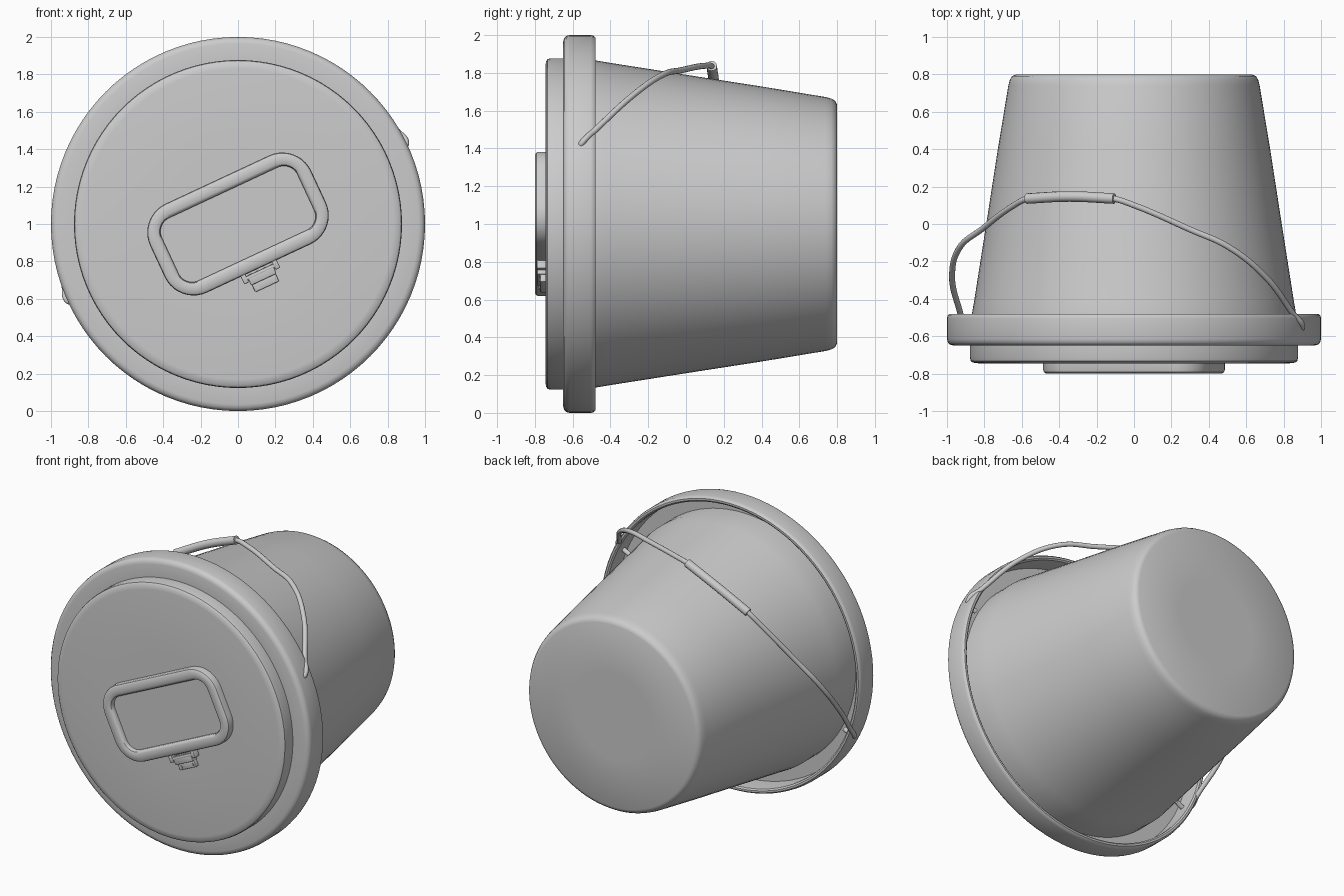
import bpy, bmesh, math
from mathutils import Matrix, Vector

if "Cube" in bpy.data.objects:
    bpy.data.objects.remove(bpy.data.objects["Cube"])

# The bucket lies on its side, axis along y; fittings are rolled 25 degrees about it
CENTRE = Matrix.Translation((0, 0, 1))
ROLLED = CENTRE @ Matrix.Rotation(math.radians(-25), 4, 'Y')


def finish(name, bm, matrix, angle=35):
    bmesh.ops.recalc_face_normals(bm, faces=bm.faces[:])
    me = bpy.data.meshes.new(name)
    bm.to_mesh(me)
    bm.free()
    me.transform(matrix)
    ob = bpy.data.objects.new(name, me)
    bpy.context.collection.objects.link(ob)
    smooth(ob, angle)
    return ob


def smooth(ob, angle):
    bpy.ops.object.select_all(action='DESELECT')
    ob.select_set(True)
    bpy.context.view_layer.objects.active = ob
    bpy.ops.object.shade_smooth_by_angle(angle=math.radians(angle))


def loft(bm, rings, cap_start=True, cap_end=True):
    loops = [[bm.verts.new(p) for p in ring] for ring in rings]
    for a, b in zip(loops, loops[1:]):
        for i in range(len(a)):
            j = (i + 1) % len(a)
            bm.faces.new((a[i], a[j], b[j], b[i]))
    if cap_start:
        bm.faces.new(loops[0])
    if cap_end:
        bm.faces.new(loops[-1])


def lathe(name, profile, n=96):
    """Revolve (radius, y) points about the y axis."""
    bm = bmesh.new()
    loft(bm, [[(r * math.cos(2 * math.pi * i / n), y, r * math.sin(2 * math.pi * i / n))
               for i in range(n)] for r, y in profile])
    return finish(name, bm, CENTRE)


def round_rect(hu, hv, r, y, n=10):
    pts = []
    for k, (su, sv) in enumerate(((1, 1), (-1, 1), (-1, -1), (1, -1))):
        for i in range(n + 1):
            a = math.pi / 2 * (k + i / n)
            pts.append((su * (hu - r) + r * math.cos(a), y, sv * (hv - r) + r * math.sin(a)))
    return pts


def box(name, centre, size, bevel=0.005):
    bm = bmesh.new()
    bmesh.ops.create_cube(bm, size=1)
    bmesh.ops.scale(bm, vec=size, verts=bm.verts[:])
    bmesh.ops.bevel(bm, geom=bm.edges[:], offset=bevel, segments=2, affect='EDGES', profile=0.5)
    bmesh.ops.translate(bm, vec=centre, verts=bm.verts[:])
    return finish(name, bm, ROLLED)


def cylinder(name, centre, radius, depth, axis):
    bm = bmesh.new()
    rot = Vector((0, 0, 1)).rotation_difference(Vector(axis)).to_matrix().to_4x4()
    bmesh.ops.create_cone(bm, cap_ends=True, segments=16, radius1=radius, radius2=radius,
                          depth=depth, matrix=Matrix.Translation(centre) @ rot)
    return finish(name, bm, ROLLED)


def tube(name, pts, radius):
    cu = bpy.data.curves.new(name, 'CURVE')
    cu.dimensions = '3D'
    cu.bevel_depth = radius
    cu.bevel_resolution = 4
    cu.use_fill_caps = True
    cu.resolution_u = 8
    sp = cu.splines.new('BEZIER')
    sp.bezier_points.add(len(pts) - 1)
    for bp, p in zip(sp.bezier_points, pts):
        bp.co = ROLLED @ Vector(p)
        bp.handle_left_type = bp.handle_right_type = 'AUTO'
    ob = bpy.data.objects.new(name, cu)
    bpy.context.collection.objects.link(ob)
    bpy.ops.object.select_all(action='DESELECT')
    ob.select_set(True)
    bpy.context.view_layer.objects.active = ob
    bpy.ops.object.convert(target='MESH')
    smooth(bpy.context.object, 50)


# Tapered bucket body
lathe("bucket_body", [(0.87, -0.64), (0.87, -0.50), (0.856, -0.42), (0.79, 0.0), (0.728, 0.40),
                      (0.672, 0.74), (0.664, 0.77), (0.652, 0.79), (0.63, 0.80), (0.3, 0.80)])

# Lid disc with overhanging skirt, hollow at the back
lathe("lid", [(0.40, -0.745), (0.83, -0.745), (0.862, -0.741), (0.873, -0.732), (0.877, -0.715),
              (0.877, -0.65), (0.965, -0.65), (0.984, -0.645), (0.996, -0.632), (1.0, -0.615),
              (1.0, -0.505), (0.997, -0.49), (0.988, -0.48), (0.975, -0.48), (0.965, -0.488),
              (0.963, -0.505), (0.963, -0.62), (0.86, -0.62)])

# Raised frame with a sunken panel
bm = bmesh.new()
loft(bm, [round_rect(*s) for s in (
    (0.475, 0.262, 0.17, -0.735), (0.475, 0.262, 0.17, -0.780), (0.471, 0.258, 0.166, -0.792),
    (0.459, 0.246, 0.155, -0.80), (0.418, 0.203, 0.10, -0.80), (0.406, 0.191, 0.088, -0.794),
    (0.40, 0.185, 0.08, -0.783), (0.40, 0.185, 0.08, -0.765))])
finish("flap_frame", bm, ROLLED)

# Small latch below the frame
box("latch_plate", (0, -0.763, -0.30), (0.15, 0.05, 0.055))
box("latch_tab", (0, -0.757, -0.345), (0.14, 0.03, 0.05), 0.004)
cylinder("latch_pin", (0, -0.775, -0.285), 0.014, 0.20, (1, 0, 0))
for side, tag in ((-1, "left"), (1, "right")):
    box("latch_lug_" + tag, (side * 0.092, -0.765, -0.282), (0.028, 0.05, 0.05))
    cylinder("latch_rivet_" + tag, (side * 0.048, -0.772, -0.350), 0.010, 0.014, (0, 1, 0))

# Wire bail handle: half path from rim pivot to grip, then mirrored
half = [(0.91, -0.562, -0.005), (0.975, -0.562, -0.003), (0.998, -0.548, 0.012), (0.981, -0.48, 0.092),
        (0.923, -0.28, 0.322), (0.788, -0.12, 0.506), (0.616, -0.03, 0.61),
        (0.354, 0.10, 0.759), (0.25, 0.136, 0.803)]
path = half + [(0, 0.147, 0.815)] + [(-x, y, z) for x, y, z in reversed(half)]
tube("bail_wire", path, 0.016)

# Grip sleeve
tube("bail_grip", [(0.258, 0.136, 0.803), (0, 0.147, 0.815), (-0.258, 0.136, 0.803)], 0.028)
